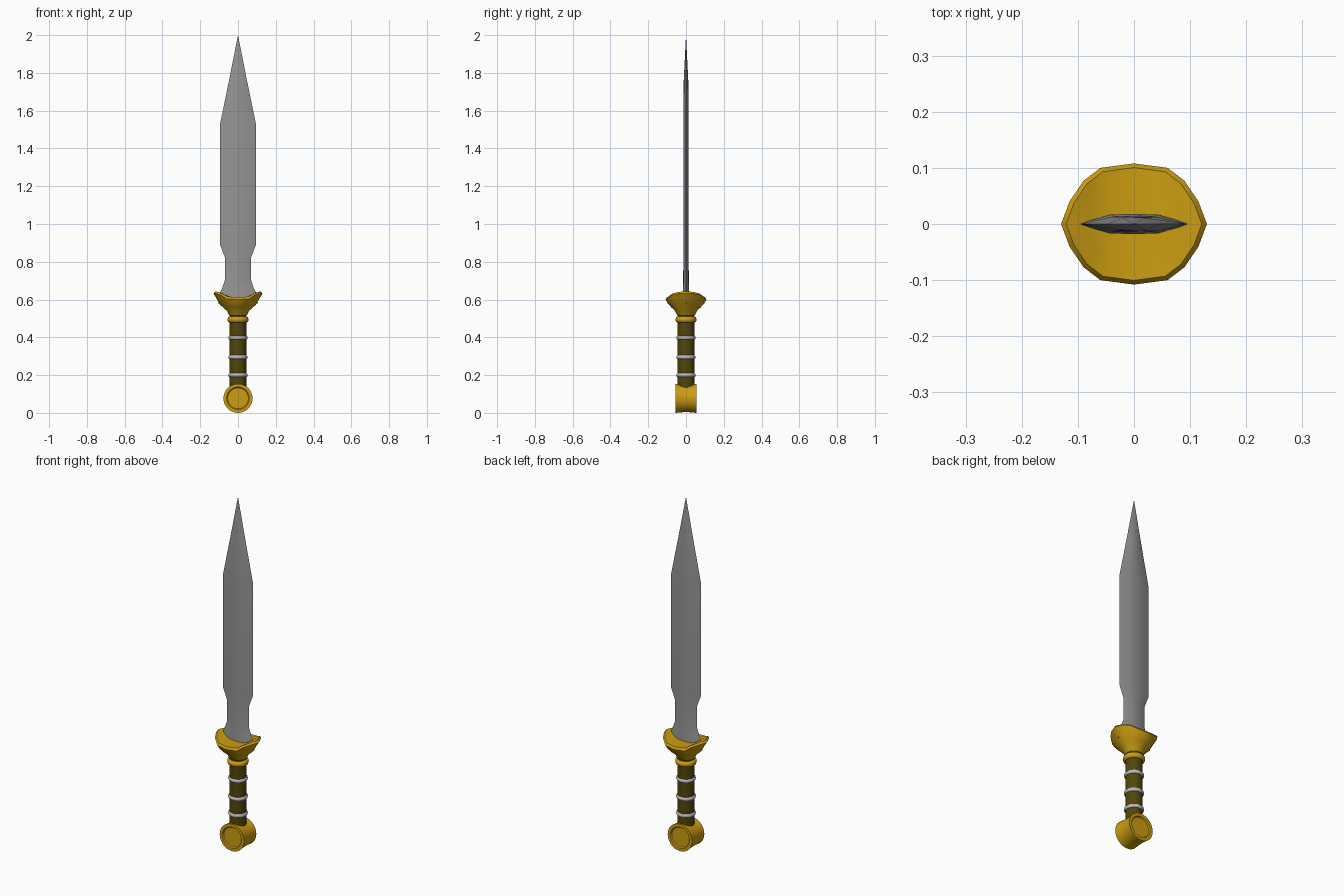
import bpy, bmesh, math
from mathutils import Matrix

if "Cube" in bpy.data.objects:
    bpy.data.objects.remove(bpy.data.objects["Cube"])


def material(name, rgb):
    m = bpy.data.materials.new(name)
    m.diffuse_color = (*rgb, 1)
    m.use_nodes = True
    m.node_tree.nodes["Principled BSDF"].inputs["Base Color"].default_value = m.diffuse_color
    return m


GOLD = material("gold", (0.60, 0.34, 0.006))
STEEL = material("blade steel", (0.30, 0.30, 0.30))
SILVER = material("silver rings", (0.50, 0.50, 0.50))
LEATHER = material("dark grip", (0.085, 0.060, 0.004))


def loft(name, rings, mat, angle=35, cap=True, matrix=None):
    """Skin a stack of closed rings; cap both ends."""
    bm = bmesh.new()
    rows = [[bm.verts.new(p) for p in ring] for ring in rings]
    n = len(rows[0])
    for a, b in zip(rows, rows[1:]):
        for i in range(n):
            j = (i + 1) % n
            bm.faces.new((a[i], a[j], b[j], b[i]))
    if cap:
        bm.faces.new(rows[0][::-1])
        bm.faces.new(rows[-1])
    bmesh.ops.remove_doubles(bm, verts=bm.verts, dist=1e-5)
    bmesh.ops.recalc_face_normals(bm, faces=bm.faces)
    if matrix:
        bm.transform(matrix)
    me = bpy.data.meshes.new(name)
    bm.to_mesh(me)
    bm.free()
    me.materials.append(mat)
    ob = bpy.data.objects.new(name, me)
    bpy.context.collection.objects.link(ob)
    bpy.ops.object.select_all(action='DESELECT')
    bpy.context.view_layer.objects.active = ob
    ob.select_set(True)
    bpy.ops.object.shade_smooth_by_angle(angle=math.radians(angle))
    return ob


def lathe(name, profile, mat, n=32, angle=35, matrix=None):
    rings = [[(r * math.cos(2 * math.pi * i / n), r * math.sin(2 * math.pi * i / n), z)
              for i in range(n)] for r, z in profile]
    return loft(name, rings, mat, angle, matrix=matrix)


# Pommel: drum lying along y, slightly waisted, with recessed end faces
lathe("pommel",
      [(0.055, -0.049), (0.060, -0.055), (0.077, -0.055), (0.074, -0.03), (0.073, 0),
       (0.074, 0.03), (0.077, 0.055), (0.060, 0.055), (0.055, 0.049)], GOLD, 32, 30,
      Matrix.Translation((0, 0, 0.077)) @ Matrix.Rotation(math.pi / 2, 4, 'X'))

# Grip and its three rings
lathe("grip", [(0.044, 0.12), (0.044, 0.53)], LEATHER)
for k, z in enumerate((0.2, 0.295, 0.398)):
    lathe(f"grip_ring_{k + 1}",
          [(0.043, z - 0.011), (0.049, z - 0.007), (0.051, z), (0.049, z + 0.007),
           (0.043, z + 0.011)], SILVER, 32, 60)

# Collar below the guard
lathe("collar", [(0.044, 0.478), (0.053, 0.482), (0.056, 0.494), (0.053, 0.506), (0.044, 0.510)],
      GOLD, 32, 60)

# Guard: saddle-topped bowl with a faceted outline
quarter = [(0.13, 0), (0.115, 0.04), (0.09, 0.077), (0.06, 0.10)]
outline = (quarter + [(0, 0.108)] + [(-x, y) for x, y in quarter[:0:-1]] +
           [(-x, -y) for x, y in quarter] + [(0, -0.108)] +
           [(x, -y) for x, y in quarter[:0:-1]])


def top_height(x):
    pts = [(0, 0.612), (0.06, 0.616), (0.09, 0.636), (0.115, 0.643), (0.14, 0.643)]
    x = abs(x)
    for (x0, z0), (x1, z1) in zip(pts, pts[1:]):
        if x <= x1:
            return z0 + (z1 - z0) * (x - x0) / (x1 - x0)
    return 0.643


def guard_ring(scale, drop):
    return [(x * scale, y * scale, top_height(x) - drop) for x, y in outline]


def round_ring(r, z):
    return [(r * x / math.hypot(x, y), r * y / math.hypot(x, y), z) for x, y in outline]


def blend_ring(scale, z):
    return [(x * scale, y * scale, z + 0.4 * (top_height(x) - 0.62)) for x, y in outline]


top = [[(x * s, y * s, top_height(x * s)) for x, y in outline] for s in (0.93, 0.7, 0.45, 0.2, 0)]
loft("guard", [round_ring(0.043, 0.515), round_ring(0.05, 0.522), round_ring(0.058, 0.54),
               blend_ring(0.72, 0.562), guard_ring(0.90, 0.032), guard_ring(1, 0.012)] + top,
     GOLD, 40, cap=False)

# Blade: (height, half width, half thickness)
sections = [(0.58, 0.105, 0.018), (0.63, 0.10, 0.018), (0.66, 0.084, 0.016), (0.70, 0.070, 0.015),
            (0.82, 0.068, 0.014), (0.89, 0.095, 0.014), (1.53, 0.095, 0.014),
            (1.76, 0.0475, 0.012), (2.0, 0.0, 0.0)]
blade = []
for z, w, t in sections:
    half = [(w, 0), (w * 0.42, t * 0.93), (0, t), (-w * 0.42, t * 0.93)]
    blade.append([(x, y, z) for x, y in half] + [(-x, -y, z) for x, y in half])
loft("blade", blade[:-1] + [[(0, 0, 2.0)] * 8], STEEL, 35, cap=False)
